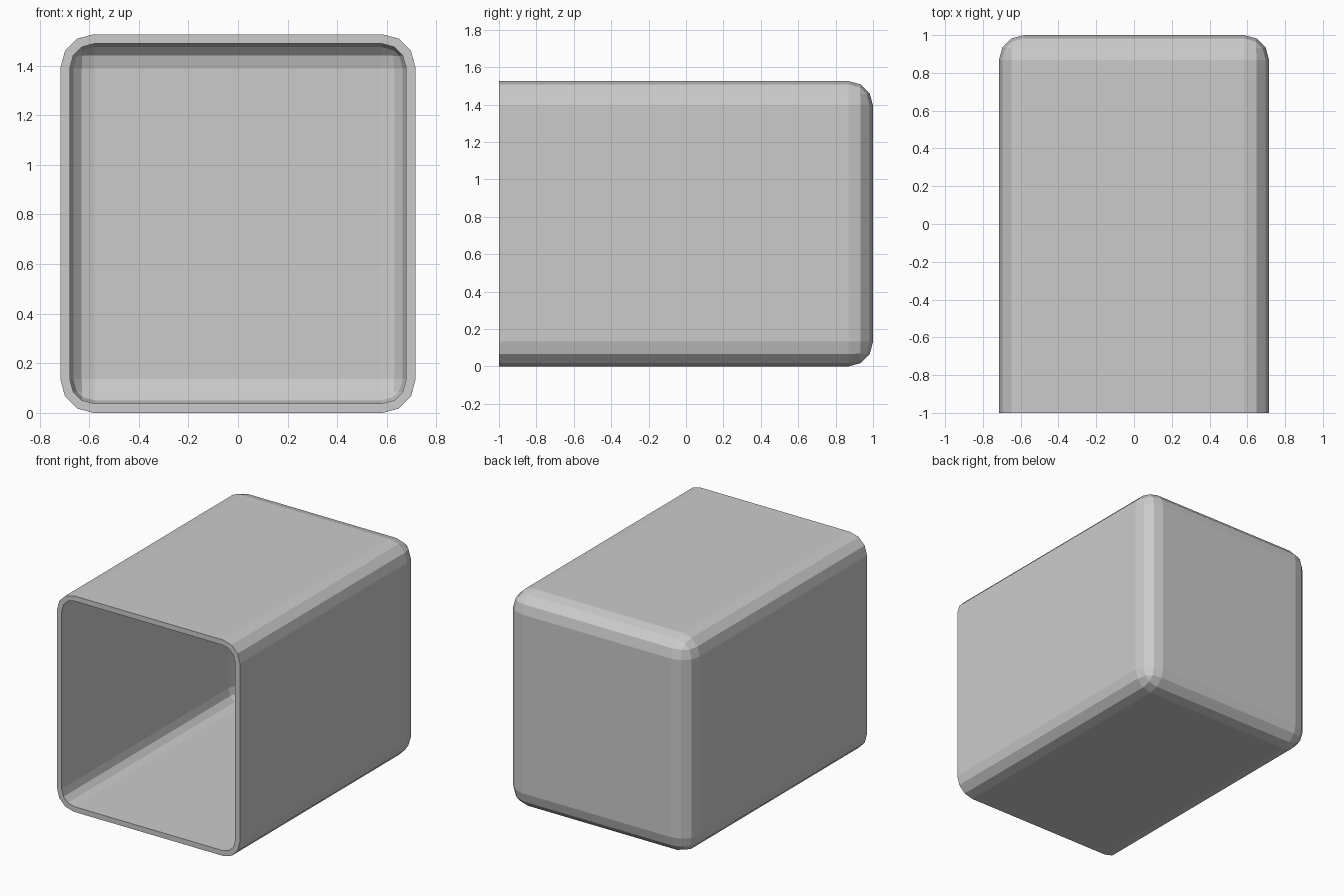
import bpy, bmesh
from mathutils import Matrix

if "Cube" in bpy.data.objects:
    bpy.data.objects.remove(bpy.data.objects["Cube"])

W, D, H = 1.43, 2.0, 1.526   # outer size
RADIUS, WALL = 0.132, 0.037

# Outer shell: box with an open front and rounded edges
bm = bmesh.new()
bmesh.ops.create_cube(bm, size=1, matrix=Matrix.Translation((0, 0, H / 2)) @ Matrix.Diagonal((W, D, H, 1)))
front = [f for f in bm.faces if f.normal.y < -0.9]
bmesh.ops.delete(bm, geom=front, context='FACES')
edges = [e for e in bm.edges if not e.is_boundary]
bmesh.ops.bevel(bm, geom=edges, offset=RADIUS, offset_type='OFFSET', segments=3,
                profile=0.5, affect='EDGES', clamp_overlap=True)
bmesh.ops.recalc_face_normals(bm, faces=bm.faces)
# An open shell can be turned inside out, so check the back panel
back = max(bm.faces, key=lambda f: f.calc_center_median().y)
if back.normal.y < 0:
    bmesh.ops.reverse_faces(bm, faces=bm.faces)

mesh = bpy.data.meshes.new("open_box")
bm.to_mesh(mesh)
bm.free()
box = bpy.data.objects.new("open_box", mesh)
bpy.context.collection.objects.link(box)

# Wall thickness, growing inward
wall = box.modifiers.new("wall", 'SOLIDIFY')
wall.thickness = WALL
wall.offset = -1
wall.use_even_offset = True
